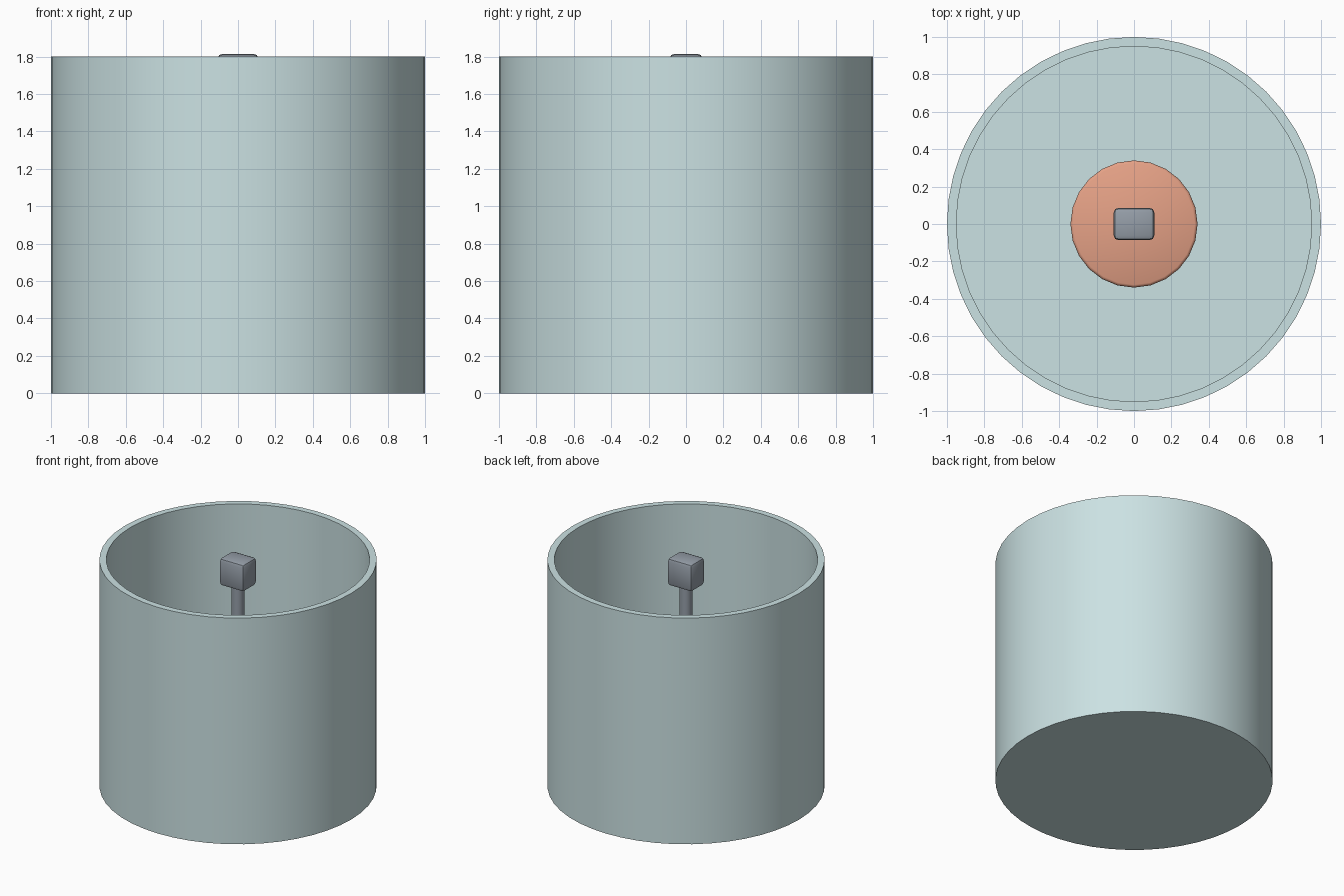
import bpy, bmesh, math

if "Cube" in bpy.data.objects:
    bpy.data.objects.remove(bpy.data.objects["Cube"])


def material(name, rgb):
    m = bpy.data.materials.new(name)
    m.diffuse_color = (*rgb, 1.0)
    m.use_nodes = True
    m.node_tree.nodes["Principled BSDF"].inputs["Base Color"].default_value = m.diffuse_color
    return m


glass = material("pale_aqua", (0.60, 0.76, 0.77))
orange = material("terracotta_orange", (0.79, 0.36, 0.24))
grey = material("steel_grey", (0.30, 0.34, 0.39))


def finish(obj, mat, angle=40):
    obj.data.materials.append(mat)
    bpy.ops.object.select_all(action='DESELECT')
    obj.select_set(True)
    bpy.context.view_layer.objects.active = obj
    bpy.ops.object.shade_smooth_by_angle(angle=math.radians(angle))
    return obj


def lathe(name, profile, sides, mat, angle=40):
    """Revolve (radius, z) points round z; the two ends are capped."""
    bm = bmesh.new()
    rings = []
    for r, z in profile:
        rings.append([bm.verts.new((r * math.cos(2 * math.pi * i / sides),
                                    r * math.sin(2 * math.pi * i / sides), z))
                      for i in range(sides)])
    for a, b in zip(rings, rings[1:]):
        for i in range(sides):
            j = (i + 1) % sides
            bm.faces.new((a[i], a[j], b[j], b[i]))
    bm.faces.new(list(reversed(rings[0])))
    bm.faces.new(rings[-1])
    bmesh.ops.recalc_face_normals(bm, faces=bm.faces)
    me = bpy.data.meshes.new(name)
    bm.to_mesh(me)
    bm.free()
    obj = bpy.data.objects.new(name, me)
    bpy.context.collection.objects.link(obj)
    return finish(obj, mat, angle)


# Open tank with a thin wall and a closed floor
lathe("tank", [(1.0, 0.0), (1.0, 1.8), (0.95, 1.8), (0.95, 0.05)], 48, glass)

# Float with softened rims, riding on the guide rod
lathe("float", [(0.325, 0.24), (0.335, 0.245), (0.34, 0.255),
                (0.34, 0.495), (0.335, 0.505), (0.325, 0.51)], 24, orange, 40)

# Central guide rod from the floor to the head
lathe("guide_rod", [(0.047, 0.05), (0.047, 1.64)], 16, grey)

# Bevelled sensor head on top of the rod
bpy.ops.mesh.primitive_cube_add(size=1, location=(0, 0, 1.706))
head = bpy.context.object
head.name = "sensor_head"
head.scale = (0.217, 0.173, 0.218)
bpy.ops.object.transform_apply(location=False, rotation=False, scale=True)
bevel = head.modifiers.new("rounded_edges", 'BEVEL')
bevel.width = 0.025
bevel.segments = 2
bpy.ops.object.modifier_apply(modifier=bevel.name)
finish(head, grey)
